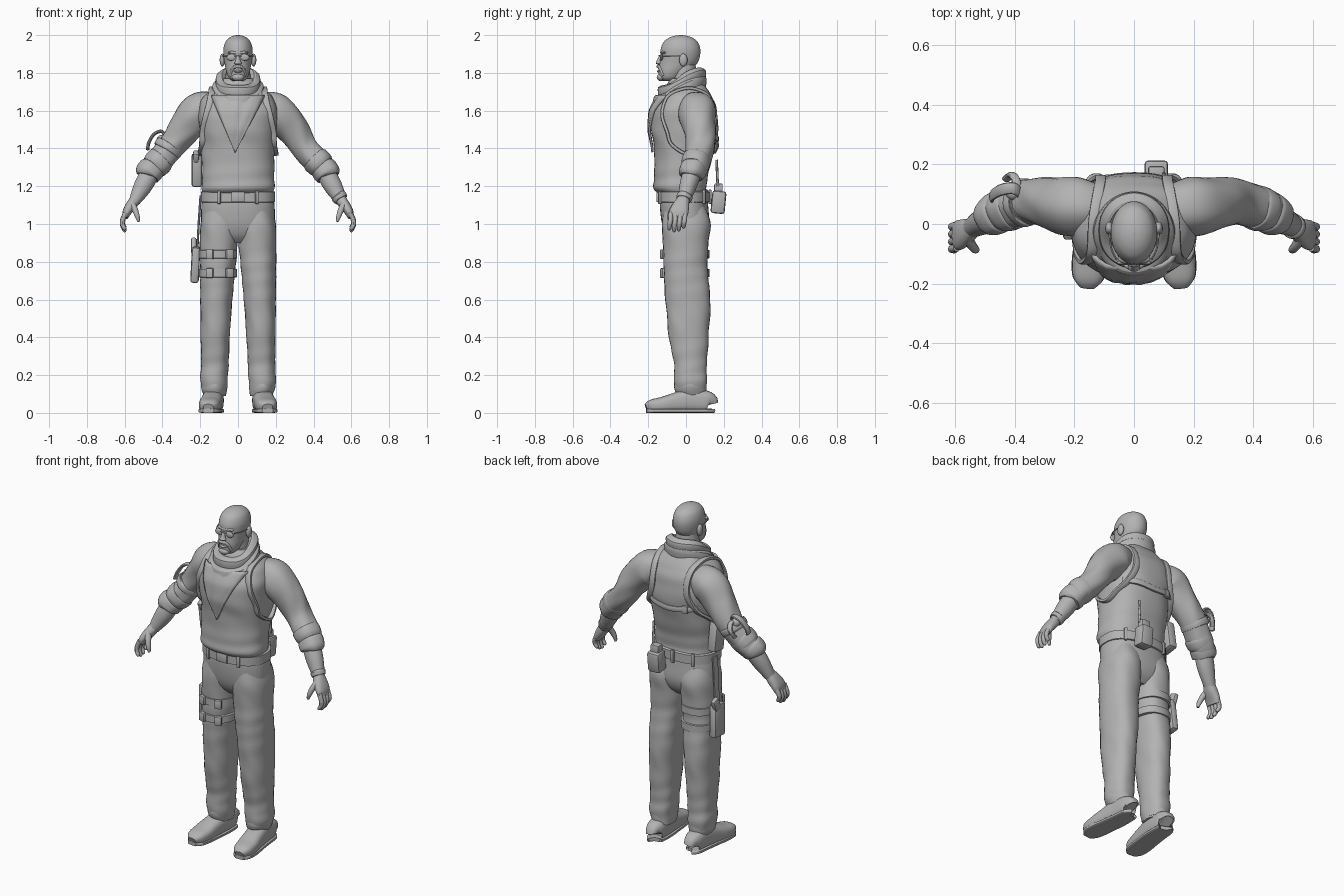
import bpy, bmesh
from math import sin, cos, pi, copysign
from mathutils import Vector, Euler

if "Cube" in bpy.data.objects:
    bpy.data.objects.remove(bpy.data.objects["Cube"], do_unlink=True)

AXIS_X, AXIS_Y, AXIS_Z = Vector((1, 0, 0)), Vector((0, 1, 0)), Vector((0, 0, 1))
SIDES = (("left", 1), ("right", -1))
parts = []

grey = bpy.data.materials.new("plain_grey")
grey.use_nodes = True
grey.diffuse_color = (0.45, 0.45, 0.45, 1)
grey.node_tree.nodes["Principled BSDF"].inputs["Base Color"].default_value = grey.diffuse_color


def finish(name, bm):
    bmesh.ops.recalc_face_normals(bm, faces=bm.faces)
    mesh = bpy.data.meshes.new(name)
    bm.to_mesh(mesh)
    bm.free()
    mesh.materials.append(grey)
    part = bpy.data.objects.new(name, mesh)
    bpy.context.collection.objects.link(part)
    parts.append(part)
    return part


def spline(rings, closed, steps):
    """Smoothly interpolate ring tuples (x, y, z, radius, radius)."""
    keys = [Vector(r) for r in rings]
    count = len(keys)
    pick = lambda i: keys[i % count] if closed else keys[max(0, min(count - 1, i))]
    dense = []
    for i in range(count if closed else count - 1):
        a, b, c, d = (pick(i + k) for k in (-1, 0, 1, 2))
        for k in range(steps):
            t = k / steps
            dense.append(b + (c - a) * (t / 2) + (a * 2 - b * 5 + c * 4 - d) * (t * t / 2)
                         + (b * 3 - a - c * 3 + d) * (t ** 3 / 2))
    return dense if closed else dense + [keys[-1]]


def loft(name, rings, side=AXIS_X, flat=False, closed=False, power=2, folds=0, sign=1, sides=28, steps=6):
    """Skin rounded sections along a path; flat keeps every section level."""
    path = spline([(r[0] * sign, *r[1:]) for r in rings], closed, steps)
    bm, loops, count = bmesh.new(), [], len(path)
    for i, p in enumerate(path):
        ahead = path[(i + 1) % count] if closed else path[min(i + 1, count - 1)]
        behind = path[i - 1] if closed else path[max(i - 1, 0)]
        way = AXIS_Z if flat else (ahead - behind).to_3d().normalized()
        u = (side - way * way.dot(side)).normalized()
        v = way.cross(u)
        loop = []
        for k in range(sides):
            ang = 2 * pi * k / sides
            c, s = cos(ang), sin(ang)
            crease = folds * sin(2 * ang + p[2] * 33) * sin(3 * ang - p[2] * 19 + 2 * sin(p[2] * 13))
            a, b = max(p[3], .001) + crease, max(p[4], .001) + crease
            loop.append(bm.verts.new(p.to_3d() + u * a * copysign(abs(c) ** (2 / power), c)
                                     + v * b * copysign(abs(s) ** (2 / power), s)))
        loops.append(loop)
    for i in range(count if closed else count - 1):
        low, high = loops[i], loops[(i + 1) % count]
        for k in range(sides):
            n = (k + 1) % sides
            bm.faces.new((low[k], low[n], high[n], high[k]))
    if not closed:
        bm.faces.new(loops[0])
        bm.faces.new(loops[-1])
    return finish(name, bm)


def pair(name, rings, **options):
    for label, sign in SIDES:
        loft(label + "_" + name, rings, sign=sign, **options)


def tube(name, points, a, b=None, **options):
    return loft(name, [(*p, a, b or a) for p in points], sides=12, **options)


def ball(name, loc, size):
    bm = bmesh.new()
    bmesh.ops.create_uvsphere(bm, u_segments=20, v_segments=12, radius=1)
    bmesh.ops.scale(bm, vec=size, verts=bm.verts)
    bmesh.ops.translate(bm, vec=loc, verts=bm.verts)
    return finish(name, bm)


def box(name, loc, size, turn=(0, 0, 0), bevel=.006):
    bm = bmesh.new()
    bmesh.ops.create_cube(bm, size=1)
    bmesh.ops.scale(bm, vec=size, verts=bm.verts)
    bmesh.ops.bevel(bm, geom=bm.edges[:], offset=bevel, segments=2, affect="EDGES", profile=.5)
    part = finish(name, bm)
    part.location, part.rotation_euler = loc, Euler(turn)
    return part


# Shirt body
torso = [(0, -.01, 1.155, .18, .125), (0, -.03, 1.19, .193, .14), (0, -.025, 1.26, .19, .143),
         (0, -.008, 1.4, .195, .16), (0, -.008, 1.5, .203, .178), (0, -.005, 1.6, .208, .17),
         (0, .002, 1.67, .185, .14), (0, 0, 1.72, .13, .11), (0, 0, 1.77, .08, .08)]
loft("shirt", torso, flat=True, power=2.4, folds=.003, sides=48)


def on_torso(x, z, facing=-1, lift=.004):
    """Point on the shirt surface, front (-1) or back (1)."""
    for low, high in zip(torso, torso[1:]):
        if low[2] <= z <= high[2]:
            ring = Vector(low).lerp(Vector(high), (z - low[2]) / (high[2] - low[2]))
            depth = max(0, 1 - (abs(x) / ring[3]) ** 2.4) ** (1 / 2.4)
            return (x, ring[1] + facing * (ring[4] * depth + lift), z)


# Trousers and belt
loft("trouser_seat", [(0, 0, .9, .12, .07), (0, 0, .94, .16, .105), (0, -.002, 1.0, .192, .125),
                      (0, -.01, 1.09, .194, .128), (0, -.012, 1.17, .184, .124)],
     flat=True, power=2.4, sides=40)
pair("trouser_leg", [(.095, -.005, 1.09, .085, .11), (.099, 0, 1.0, .1, .129), (.102, 0, .9, .1, .121),
                     (.107, -.002, .78, .094, .116), (.115, .01, .6, .085, .119), (.121, .015, .4, .077, .105),
                     (.124, .024, .25, .073, .086), (.128, .024, .17, .072, .088), (.123, .03, .1, .06, .076)],
     flat=True, power=2.3, folds=.0025, steps=8)
pair("trouser_cuff", [(.122, .03, .09, .058, .074), (.126, .027, .12, .067, .084), (.127, .025, .15, .07, .086),
                      (.125, .025, .18, .064, .08)], flat=True, folds=.003)
loft("belt", [(0, -.012, z, .197 - grow, .136 - grow) for z, grow in
              ((1.113, .012), (1.117, 0), (1.17, 0), (1.174, .012))], flat=True, power=2.4, steps=1, sides=48)
box("belt_buckle", (0, -.15, 1.144), (.07, .014, .055), bevel=.004)
for i, (x, facing) in enumerate(((-.1, -1), (.1, -1), (-.12, 1), (0, 1), (.14, 1))):
    y = -.012 + facing * .139 * (1 - (abs(x) / .197) ** 2.4) ** (1 / 2.4)
    box(f"belt_loop_{i}", (x, y, 1.144), (.018, .014, .075), (0, 0, -facing * x * 3), .003)

# Boots
boot = [(.125, .124, .05, .03, .044), (.127, .112, .058, .048, .057), (.13, .03, .066, .055, .065),
        (.139, -.05, .055, .057, .054), (.148, -.12, .043, .059, .043), (.154, -.18, .036, .051, .035),
        (.157, -.21, .026, .027, .022)]
pair("boot", boot, power=2.7)
pair("boot_sole", [(x, y, .011, w + .002, .011) for x, y, z, w, h in boot], power=5)

# Sleeves and rolled cuffs
pair("sleeve", [(.12, .05, 1.61, .08, .083), (.2, .058, 1.595, .1, .1), (.28, .07, 1.51, .086, .088),
                (.35, .075, 1.41, .076, .071), (.41, .06, 1.34, .073, .07), (.455, .04, 1.29, .068, .066),
                (.48, .025, 1.265, .06, .06)], side=AXIS_Y, folds=.004, steps=8)
pair("upper_cuff", [(.4, .06, 1.35, .066, .066), (.41, .057, 1.34, .076, .075), (.435, .046, 1.315, .075, .074),
                    (.45, .04, 1.3, .065, .065)], side=AXIS_Y, folds=.003)
pair("lower_cuff", [(.445, .042, 1.305, .062, .062), (.455, .038, 1.293, .071, .071),
                    (.48, .025, 1.262, .066, .068), (.485, .022, 1.252, .045, .045)], side=AXIS_Y, folds=.003)

# Forearms and hands
pair("forearm", [(.46, .035, 1.28, .05, .05), (.495, .015, 1.215, .047, .05), (.523, 0, 1.165, .04, .042),
                 (.548, -.014, 1.12, .033, .03)], side=AXIS_Y)
pair("palm", [(.54, -.012, 1.135, .03, .028), (.564, -.025, 1.1, .043, .029), (.587, -.037, 1.065, .05, .024),
              (.598, -.042, 1.035, .045, .016)], side=AXIS_Y, power=2.4)
for label, sign in SIDES:
    for i, (finger, reach) in enumerate((("index", .07), ("middle", .08), ("ring", .075), ("little", .06))):
        y = -.08 + .025 * i
        loft(f"{label}_{finger}_finger", [(.595, y, 1.06, .013, .013), (.611, y - .003, 1.04 - reach * .3, .013, .013),
             (.611, y - .006, 1.045 - reach * .7, .012, .012), (.6, y - .008, 1.045 - reach, .01, .01),
             (.596, y - .008, 1.038 - reach, .004, .004)], side=AXIS_Y, sign=sign, sides=12, steps=4)
    loft(label + "_thumb", [(.562, -.045, 1.11, .02, .018), (.545, -.072, 1.075, .017, .016),
         (.533, -.085, 1.04, .014, .013), (.526, -.088, 1.012, .007, .007)], side=AXIS_Y, sign=sign, sides=14)
loft("wrist_watch", [(.532, -.006, 1.15, .038, .037), (.534, -.007, 1.147, .043, .042),
                     (.544, -.012, 1.13, .04, .039), (.546, -.013, 1.127, .034, .033)], side=AXIS_Y, steps=2)

# Head and face
loft("head", [(0, -.085, 1.757, .03, .035), (0, -.083, 1.775, .05, .06), (0, -.066, 1.81, .063, .08),
              (0, -.041, 1.85, .071, .1), (0, -.031, 1.89, .077, .105), (0, -.029, 1.93, .077, .104),
              (0, -.028, 1.965, .066, .089), (0, -.028, 1.985, .048, .064), (0, -.028, 1.996, .026, .034),
              (0, -.028, 2.0, .004, .005)], flat=True, sides=40)
loft("neck", [(0, .005, 1.7, .072, .072), (0, -.01, 1.78, .066, .068), (0, -.015, 1.85, .06, .065)], flat=True)
loft("nose", [(0, -.138, 1.843, .01, .01), (0, -.144, 1.851, .02, .016), (0, -.141, 1.865, .013, .014),
              (0, -.131, 1.895, .008, .009)], flat=True, sides=16)
ball("brow", (0, -.116, 1.907), (.055, .021, .012))
ball("lower_lip", (0, -.143, 1.808), (.022, .012, .007))
ball("goatee", (0, -.131, 1.777), (.033, .024, .021))
tube("moustache", [(-.038, -.118, 1.785), (-.033, -.13, 1.81), (-.02, -.142, 1.83), (0, -.148, 1.834),
                   (.02, -.142, 1.83), (.033, -.13, 1.81), (.038, -.118, 1.785)], .009, side=AXIS_Y)
for label, sign in SIDES:
    ball(label + "_ear", (.083 * sign, -.014, 1.868), (.014, .022, .034))
    ball(label + "_lens", (.034 * sign, -.13, 1.882), (.026, .008, .018))
    tube(label + "_glasses_arm", [(.058 * sign, -.12, 1.89), (.077 * sign, -.08, 1.89),
                                  (.084 * sign, -.015, 1.888)], .003, side=AXIS_Z)
tube("glasses_bridge", [(-.02, -.137, 1.889), (0, -.142, 1.892), (.02, -.137, 1.889)], .003, side=AXIS_Z)

# Scarf rolls, steeply tilted down to the front
for label, rx, cy, ry, z, rise, high, thick in (("upper", .093, -.022, .1, 1.747, .052, .034, .028),
                                                ("middle", .104, -.032, .11, 1.7, .06, .042, .034),
                                                ("lower", .1, -.05, .11, 1.645, .07, .04, .03)):
    turns = [2 * pi * k / 16 for k in range(16)]
    loft(label + "_scarf_roll", [(rx * cos(t), cy + ry * sin(t), z + rise * sin(t) + .006 * sin(3 * t), high, thick)
                                 for t in turns], side=AXIS_Z, closed=True, folds=.004, steps=4, sides=20)

# Hanging scarf triangle
bm, rows = bmesh.new(), []
for i in range(17):
    t, row = i / 16, []
    for k in range(13):
        s = k / 6 - 1
        x, z = s * (.14 * (1 - t) + .002) - .015 * t, 1.68 - .3 * t
        lift = .01 + .008 * (1 - t) * (1 - s * s) + .004 * cos(s * 9 + t * 4) * (1 - t)
        row.append(bm.verts.new(on_torso(x, z, lift=lift)))
    rows.append(row)
for upper, lower in zip(rows, rows[1:]):
    for k in range(12):
        bm.faces.new((upper[k], upper[k + 1], lower[k + 1], lower[k]))
cloth = finish("scarf_triangle", bm).modifiers.new("thickness", "SOLIDIFY")
cloth.thickness, cloth.offset = .012, 0

# Shoulder harness
for label, sign in SIDES:
    front = [on_torso(x * sign, z) for x, z in ((.14, 1.69), (.15, 1.64), (.168, 1.57), (.185, 1.49), (.188, 1.42))]
    back = [on_torso(x * sign, z, 1, .008) for x, z in
            ((.182, 1.41), (.15, 1.46), (.118, 1.54), (.112, 1.62), (.12, 1.69))]
    tube(label + "_harness_strap", front + [(.197 * sign, .01, 1.37)] + back + [(.135 * sign, .015, 1.72)],
         .018, .009, side=AXIS_X, closed=True, power=4)
tube("back_strap", [on_torso(x, 1.45 + abs(x) * .1, 1) for x in (-.16, -.1, 0, .1, .17)], .016, .009,
     side=AXIS_Z, power=4)
box("back_strap_buckle", on_torso(-.1, 1.46, 1), (.035, .024, .045), (0, 0, .2))
box("underarm_holster", (-.218, .02, 1.285), (.055, .09, .17), (.15, 0, 0), .012)
box("underarm_pistol_grip", (-.222, -.02, 1.355), (.032, .05, .06), (.5, 0, 0), .01)

# Thigh holster and straps
for label, z in (("upper", .84), ("lower", .74)):
    loft(label + "_thigh_strap", [(-.106, 0, z + dz, .102 - cut, .124 - cut) for dz, cut in
         ((-.024, .012), (-.021, 0), (.021, 0), (.024, .012))], flat=True, power=2.3, steps=1)
    for x in (-.15, -.045):
        box(f"{label}_strap_buckle", (x, -.122, z), (.04, .022, .052), (0, 0, (x + .106) * 6))
box("thigh_holster", (-.226, .025, .785), (.045, .1, .19), (.08, .05, 0), .014)
box("thigh_pistol_grip", (-.234, .05, .885), (.028, .05, .08), (-.4, 0, 0), .01)
tube("holster_hanger", [(-.198, .01, 1.15), (-.207, .012, 1.02), (-.215, .015, .87)], .022, .006,
     side=AXIS_Y, power=4)

# Radio at the back of the belt
box("radio_pouch", (.075, .172, 1.115), (.08, .075, .12), (-.1, 0, 0), .014)
box("radio_body", (.075, .172, 1.185), (.055, .045, .06), bevel=.008)
tube("radio_antenna", [(.1, .168, 1.2), (.1, .165, 1.27), (.1, .162, 1.34)], .007)

# Knotted cloth on the right arm
loft("arm_band", [(-.355, .075, 1.415, .074, .07), (-.36, .074, 1.408, .081, .077), (-.375, .071, 1.39, .081, .077),
                  (-.38, .07, 1.383, .072, .07)], side=AXIS_Y, folds=.003)
tube("knot_loop", [(-.38, .1, 1.46), (-.405, .12, 1.49), (-.445, .115, 1.475), (-.472, .1, 1.43), (-.478, .09, 1.395)],
     .02, .009, side=AXIS_Y)
tube("knot_tail", [(-.4, .1, 1.45), (-.395, .14, 1.45), (-.41, .165, 1.42), (-.43, .15, 1.38)], .015, .01)
ball("knot", (-.405, .105, 1.445), (.026, .026, .026))

# Smooth shading with crisp edges
for part in bpy.context.selected_objects:
    part.select_set(False)
for part in parts:
    part.select_set(True)
bpy.context.view_layer.objects.active = parts[0]
bpy.ops.object.shade_smooth_by_angle()
